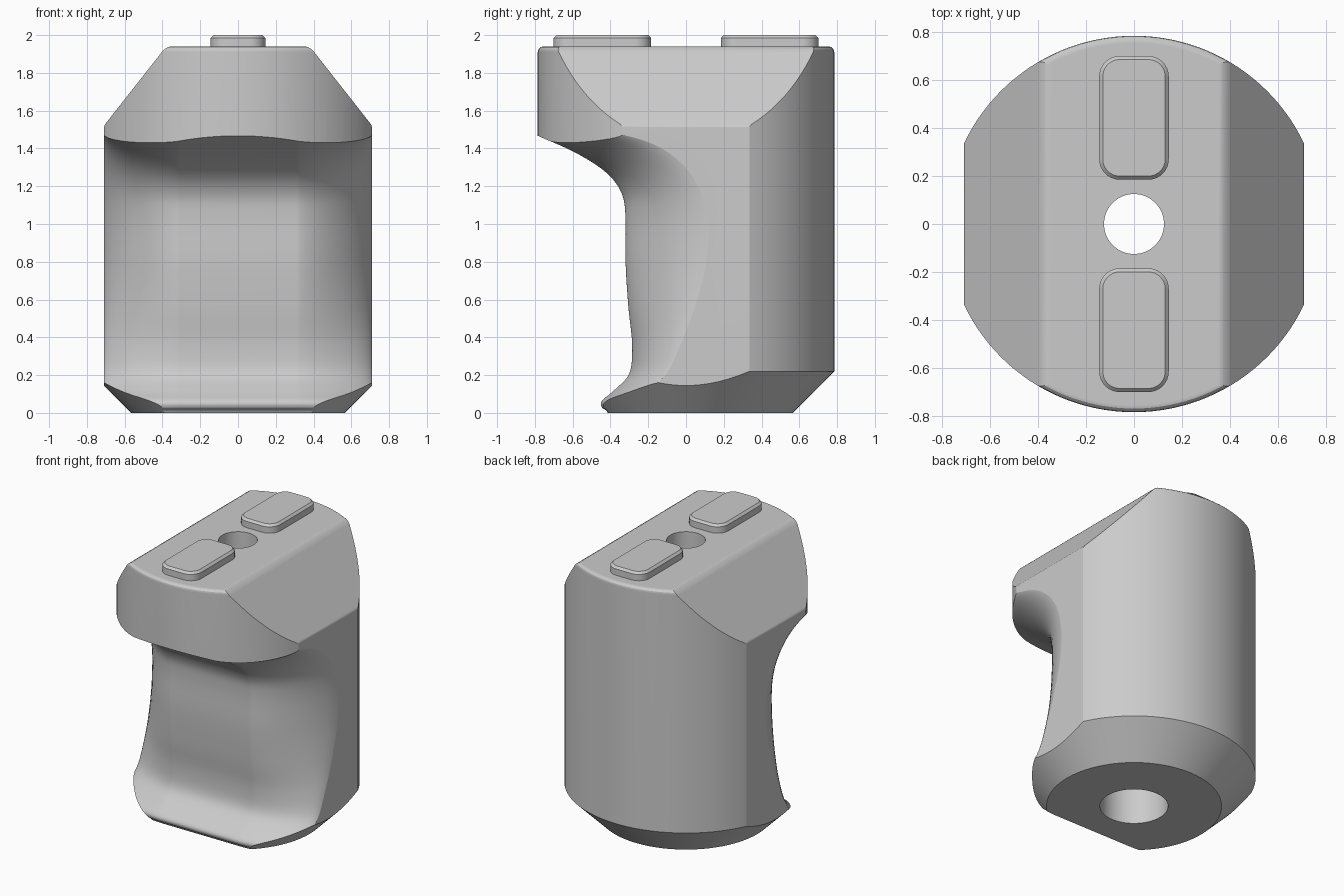
import bpy, bmesh, math

if "Cube" in bpy.data.objects:
    bpy.data.objects.remove(bpy.data.objects["Cube"])


def make_object(name, bm):
    bmesh.ops.recalc_face_normals(bm, faces=bm.faces)
    mesh = bpy.data.meshes.new(name)
    bm.to_mesh(mesh)
    bm.free()
    ob = bpy.data.objects.new(name, mesh)
    bpy.context.collection.objects.link(ob)
    return ob


def loft(name, loops):
    """Closed solid through a series of loops with equal point counts."""
    bm = bmesh.new()
    rows = [[bm.verts.new(p) for p in loop] for loop in loops]
    n = len(rows[0])
    for a, b in zip(rows, rows[1:]):
        for i in range(n):
            j = (i + 1) % n
            bm.faces.new((a[i], a[j], b[j], b[i]))
    bm.faces.new(rows[0])
    bm.faces.new(rows[-1])
    return make_object(name, bm)


def lathe(name, profile, segments):
    angles = [2 * math.pi * i / segments for i in range(segments)]
    return loft(name, [[(r * math.cos(a), r * math.sin(a), z) for a in angles]
                       for r, z in profile])


def activate(ob):
    bpy.ops.object.select_all(action='DESELECT')
    ob.select_set(True)
    bpy.context.view_layer.objects.active = ob


def boolean(ob, cutter, operation):
    cutter.hide_render = True
    mod = ob.modifiers.new("cut", 'BOOLEAN')
    mod.operation, mod.solver, mod.object = operation, 'EXACT', cutter
    activate(ob)
    bpy.ops.object.modifier_apply(modifier=mod.name)
    bpy.data.objects.remove(cutter)


def smooth(ob):
    activate(ob)
    bpy.ops.object.shade_smooth_by_angle(angle=math.radians(25))
    mod = ob.modifiers.new("normals", 'WEIGHTED_NORMAL')
    mod.keep_sharp = True


def spline(points, steps):
    """Catmull-Rom through tuples of any size."""
    out = []
    for i in range(len(points) - 1):
        p0, p1 = points[max(i - 1, 0)], points[i]
        p2, p3 = points[i + 1], points[min(i + 2, len(points) - 1)]
        for k in range(steps):
            t = k / steps
            out.append(tuple(
                0.5 * (2 * b + (c - a) * t + (2 * a - 5 * b + 4 * c - d) * t * t
                       + (3 * b - a - 3 * c + d) * t ** 3)
                for a, b, c, d in zip(p0, p1, p2, p3)))
    return out + [points[-1]]


# Round body with bottom cone and softened top rim
body = lathe("grip_body", [(0.565, 0), (0.785, 0.22), (0.785, 1.91), (0.781, 1.925),
                           (0.77, 1.936), (0.755, 1.94)], 128)

# Flat sides and sloping shoulders
half = [(0.71, -0.1), (0.71, 1.512), (0.704, 1.528), (0.405, 1.908),
        (0.39, 1.925), (0.37, 1.937), (0.345, 1.942)]
outline = half + [(-x, z) for x, z in reversed(half)]
boolean(body, loft("side_trim", [[(x, y, z) for x, z in outline] for y in (-1, 1)]),
        'INTERSECT')

# Hand hollow: (y, z) on the centre line paired with (y, z) at the flat side
pairs = [(-0.95, 1.54, -0.90, 1.52), (-0.785, 1.467, -0.60, 1.50),
         (-0.58, 1.375, -0.30, 1.47), (-0.42, 1.27, -0.09, 1.39),
         (-0.34, 1.16, 0.06, 1.24), (-0.32, 1.03, 0.13, 1.04),
         (-0.32, 0.80, 0.125, 0.80), (-0.305, 0.56, 0.06, 0.56),
         (-0.285, 0.36, -0.02, 0.36), (-0.30, 0.21, -0.095, 0.21),
         (-0.38, 0.12, -0.19, 0.12), (-0.444, 0.065, -0.30, 0.065),
         (-0.446, 0.03, -0.33, 0.03), (-0.415, 0.0, -0.34, 0.0),
         (-0.40, -0.10, -0.34, -0.10)]
section = spline(pairs, 6)
# Superelliptic roll from the hollow's centre panel onto the flat side
power = 2 / 1.5
roll = [(0.0, 0.0)] + [(0.31 + 0.402 * max(0, math.sin(a)) ** power,
                        1 - max(0, math.cos(a)) ** power)
                       for a in (math.pi / 2 * i / 16 for i in range(17))] + [(0.8, 1.0)]
columns = [(-x, w) for x, w in reversed(roll[1:])] + roll
loops = []
for x, w in columns:
    curve = [(x, yc + (ys - yc) * w, zc + (zs - zc) * w) for yc, zc, ys, zs in section]
    loops.append(curve + [(x, -1.3, -0.1), (x, -1.3, curve[0][2])])
boolean(body, loft("hand_hollow", loops), 'DIFFERENCE')

# Stepped through hole: narrow at the top, wide from below
boolean(body, lathe("bolt_hole", [(0.22, -0.1), (0.22, 1.46), (0.125, 1.46),
                                  (0.125, 2.1)], 64), 'DIFFERENCE')
smooth(body)


# Rounded locating pads on the top face
def pad(name, cy):
    def ring(inset, z):
        r, loop = 0.085 - inset, []
        for q, (sx, sy) in enumerate(((1, 1), (-1, 1), (-1, -1), (1, -1))):
            for i in range(9):
                a = math.pi / 2 * (q + i / 8)
                loop.append((sx * 0.06 + r * math.cos(a),
                             cy + sy * 0.173 + r * math.sin(a), z))
        return loop
    smooth(loft(name, [ring(0, 1.92), ring(0, 1.985), ring(0.015, 2.0)]))


pad("front_pad", -0.443)
pad("back_pad", 0.443)
